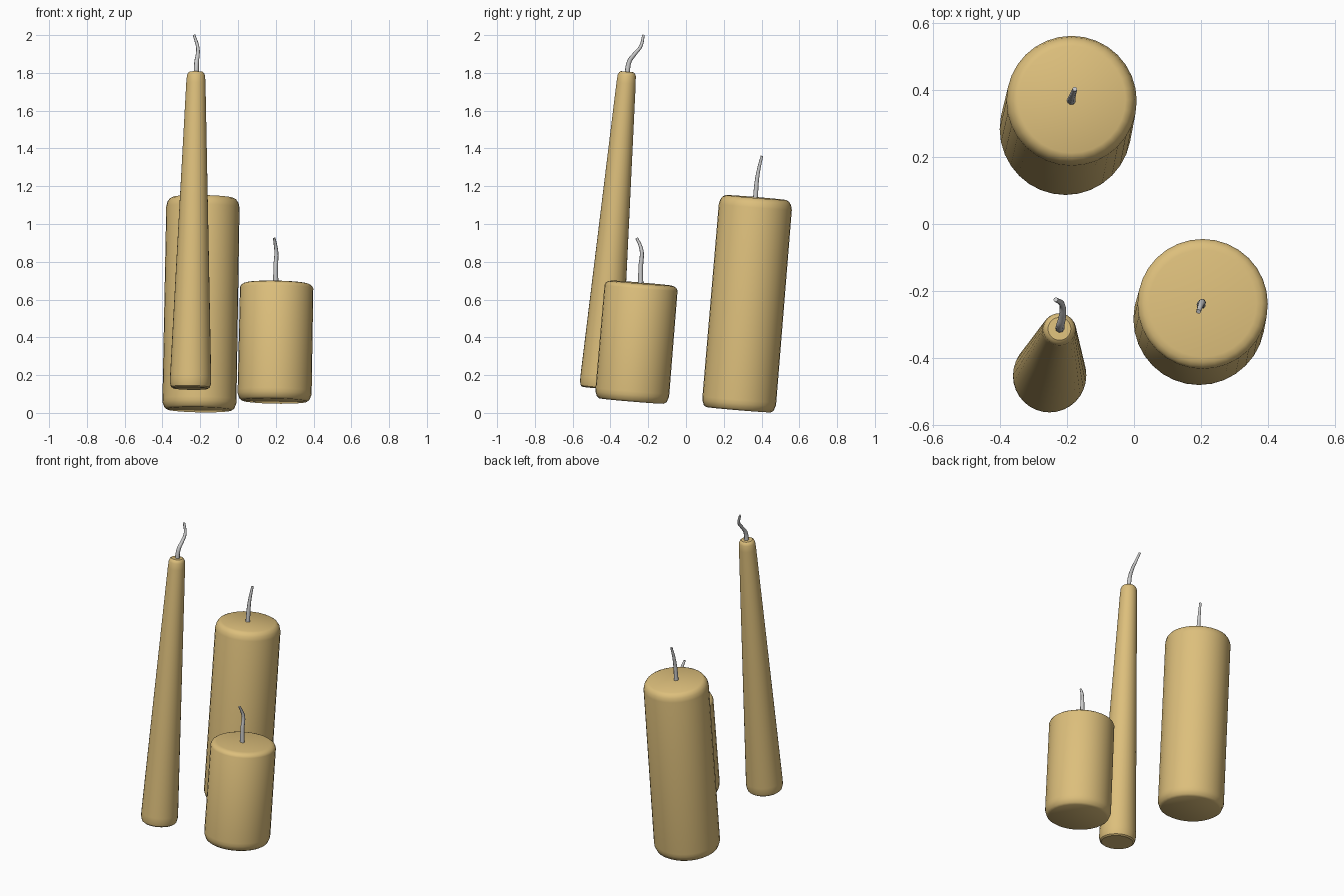
import bpy, bmesh, math
from mathutils import Vector

if "Cube" in bpy.data.objects:
    bpy.data.objects.remove(bpy.data.objects["Cube"])

wax = bpy.data.materials.new("wax")
wax.diffuse_color = (0.72, 0.52, 0.20, 1)
wax.use_nodes = True
wax.node_tree.nodes["Principled BSDF"].inputs["Base Color"].default_value = wax.diffuse_color
SEGMENTS = 32


def select_only(ob):
    bpy.ops.object.select_all(action='DESELECT')
    ob.select_set(True)
    bpy.context.view_layer.objects.active = ob


def candle(name, bottom, top, profile):
    """Lathe a (radius, distance) profile along the tilted axis.
    Negative distances are measured back from the top."""
    bottom, top = Vector(bottom), Vector(top)
    axis = top - bottom
    length = axis.length
    turn = Vector((0, 0, 1)).rotation_difference(axis)
    bm = bmesh.new()
    rings = []
    for r, d, from_top in profile:
        h = length - d if from_top else d
        ring = []
        for i in range(SEGMENTS):
            a = 2 * math.pi * i / SEGMENTS
            ring.append(bm.verts.new(bottom + turn @ Vector((r * math.cos(a), r * math.sin(a), h))))
        rings.append(ring)
    for lo, hi in zip(rings, rings[1:]):
        for i in range(SEGMENTS):
            j = (i + 1) % SEGMENTS
            bm.faces.new((lo[i], lo[j], hi[j], hi[i]))
    bm.faces.new(rings[0][::-1])
    bm.faces.new(rings[-1])
    me = bpy.data.meshes.new(name)
    bm.to_mesh(me)
    bm.free()
    me.materials.append(wax)
    ob = bpy.data.objects.new(name, me)
    bpy.context.collection.objects.link(ob)
    select_only(ob)
    bpy.ops.object.shade_smooth_by_angle(angle=math.radians(35))


def wick(name, points, r0=0.014, r1=0.007):
    """Tapering tube through the points."""
    cu = bpy.data.curves.new(name, 'CURVE')
    cu.dimensions = '3D'
    cu.bevel_depth = 1.0
    cu.bevel_resolution = 2
    cu.resolution_u = 5
    cu.use_fill_caps = True
    sp = cu.splines.new('BEZIER')
    sp.bezier_points.add(len(points) - 1)
    for i, (bp, p) in enumerate(zip(sp.bezier_points, points)):
        bp.co = p
        bp.handle_left_type = bp.handle_right_type = 'AUTO'
        bp.radius = r0 + (r1 - r0) * i / (len(points) - 1)
    ob = bpy.data.objects.new(name, cu)
    bpy.context.collection.objects.link(ob)
    select_only(ob)
    bpy.ops.object.convert(target='MESH')
    bpy.ops.object.shade_smooth_by_angle(angle=math.radians(50))


# Pillar candles share one rounded profile: (radius, distance, measured from top)
pillar = [(0.172, 0.0, False), (0.185, 0.009, False), (0.195, 0.035, False),
          (0.196, 0.055, False), (0.194, 0.05, True), (0.188, 0.025, True),
          (0.176, 0.008, True), (0.160, 0.0, True)]
candle("tall_pillar_candle", (-0.205, 0.278, 0.017), (-0.185, 0.371, 1.14), pillar)

short = [(r, d * (0.5 if t else 1), t) for r, d, t in pillar]
candle("short_pillar_candle", (0.193, -0.288, 0.063), (0.205, -0.236, 0.687), short)

# Slender tapered candle
candle("taper_candle", (-0.252, -0.455, 0.13), (-0.222, -0.312, 1.806),
       [(0.094, 0.0, False), (0.103, 0.007, False), (0.109, 0.03, False),
        (0.109, 0.06, False), (0.080, 0.84, True), (0.051, 0.06, True),
        (0.048, 0.02, True), (0.042, 0.006, True), (0.034, 0.0, True)])

# Wicks
wick("tall_pillar_wick", [(-0.187, 0.367, 1.12), (-0.185, 0.374, 1.22),
                          (-0.182, 0.385, 1.29), (-0.176, 0.402, 1.36)])
wick("short_pillar_wick", [(0.200, -0.240, 0.67), (0.200, -0.239, 0.78),
                           (0.203, -0.234, 0.85), (0.198, -0.244, 0.89),
                           (0.192, -0.261, 0.925)])
wick("taper_wick", [(-0.221, -0.312, 1.79), (-0.219, -0.300, 1.86),
                    (-0.213, -0.272, 1.90), (-0.214, -0.240, 1.94),
                    (-0.233, -0.225, 2.0)])
